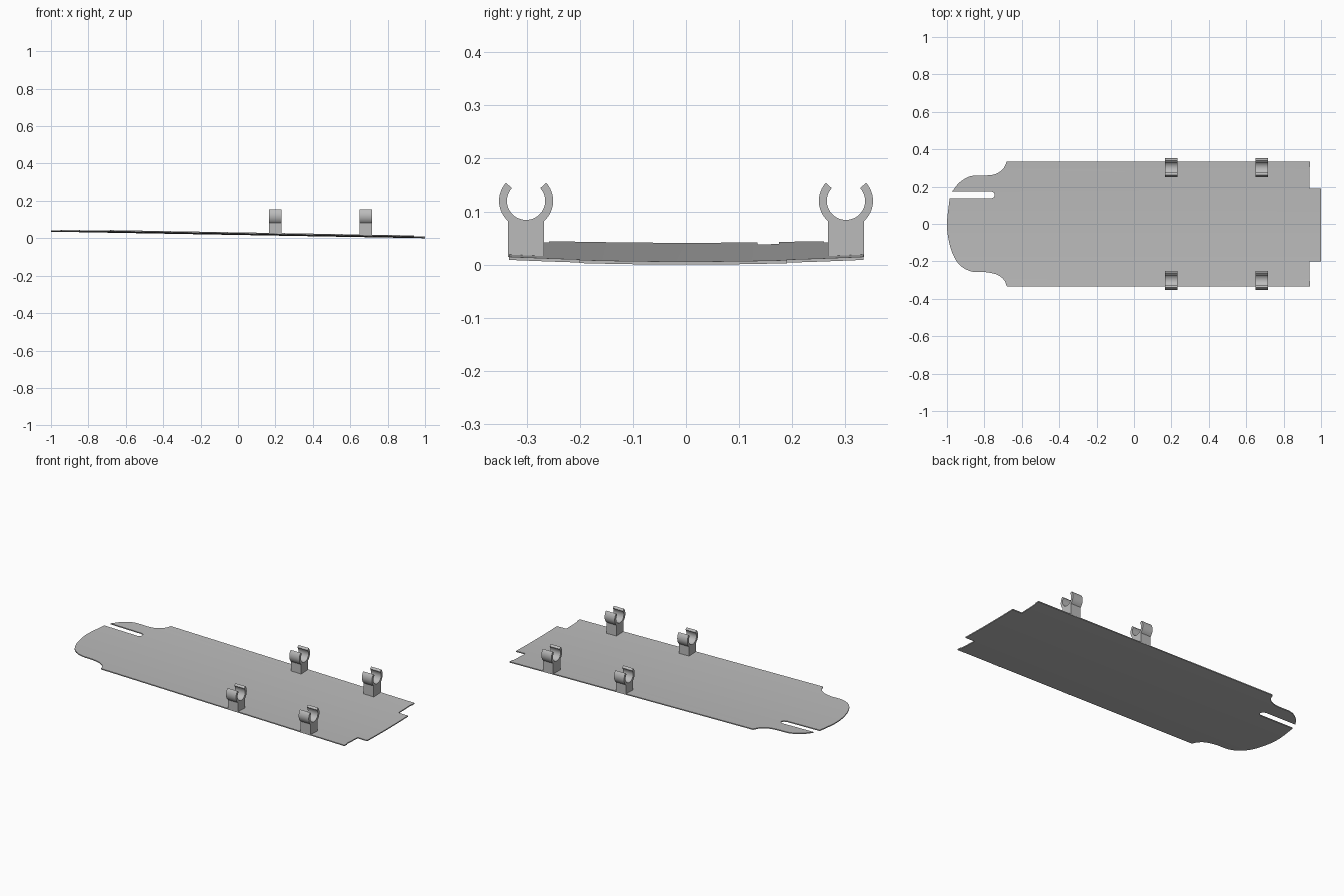
import bpy, bmesh, math
from mathutils import Vector

cube = bpy.data.objects.get("Cube")
if cube:
    bpy.data.objects.remove(cube, do_unlink=True)

THICK = 0.006

grey = bpy.data.materials.new("plain grey")
grey.use_nodes = True
colour = (0.5, 0.5, 0.5, 1)
grey.diffuse_color = colour
grey.node_tree.nodes["Principled BSDF"].inputs["Base Color"].default_value = colour


def underside(x, y):
    """Height of the tilted, slightly dished plate's lower face."""
    return 0.0175 * (1 - x) + 0.008 * (y / 0.335) ** 2


def add_object(name, bm):
    bmesh.ops.recalc_face_normals(bm, faces=bm.faces)
    mesh = bpy.data.meshes.new(name)
    bm.to_mesh(mesh)
    bm.free()
    mesh.materials.append(grey)
    obj = bpy.data.objects.new(name, mesh)
    bpy.context.collection.objects.link(obj)
    bpy.ops.object.select_all(action='DESELECT')
    obj.select_set(True)
    bpy.context.view_layer.objects.active = obj
    bpy.ops.object.shade_smooth_by_angle(angle=math.radians(30))
    return obj


def extrude(bm, faces, offset):
    geom = bmesh.ops.extrude_face_region(bm, geom=faces)["geom"]
    verts = [g for g in geom if isinstance(g, bmesh.types.BMVert)]
    bmesh.ops.translate(bm, verts=verts, vec=offset)


def curve(points, steps=6):
    """Smooth path through a few points (Catmull-Rom)."""
    p = [Vector(q) for q in points]
    p = [2 * p[0] - p[1]] + p + [2 * p[-1] - p[-2]]
    out = []
    for a, b, c, d in zip(p, p[1:], p[2:], p[3:]):
        for i in range(steps):
            t = i / steps
            out.append(0.5 * (2 * b + (c - a) * t + (2 * a - 5 * b + 4 * c - d) * t * t
                              + (3 * b - a - 3 * c + d) * t ** 3))
    return [tuple(v) for v in out] + [tuple(points[-1])]


# Plate outline: tabbed end, shoulders, rounded end with a slot
shoulder = [(-0.68, 0.334), (-0.70, 0.295), (-0.74, 0.268), (-0.79, 0.26),
            (-0.87, 0.257), (-0.93, 0.225), (-0.972, 0.175)]
slot = [(-0.765, 0.175), (-0.75, 0.168), (-0.744, 0.155), (-0.75, 0.142),
        (-0.765, 0.135), (-0.986, 0.135)]
rounded_end = [(-0.986, 0.135), (-1, 0), (-0.988, -0.1), (-0.96, -0.18),
               (-0.92, -0.23), (-0.86, -0.256), (-0.79, -0.258),
               (-0.73, -0.272), (-0.695, -0.3), (-0.68, -0.333)]
tab_end = [(0.942, -0.333), (0.942, -0.31), (0.937, -0.3), (0.937, -0.2),
           (1, -0.2), (1, 0.19), (0.937, 0.19), (0.937, 0.3), (0.942, 0.31), (0.942, 0.334)]
outline = curve(shoulder) + slot[:-1] + curve(rounded_end) + tab_end

bm = bmesh.new()
bm.faces.new([bm.verts.new((x, y, 0)) for x, y in outline])
# Lengthwise cuts let the plate bend across its width
for i in range(-7, 8):
    bmesh.ops.bisect_plane(bm, geom=bm.verts[:] + bm.edges[:] + bm.faces[:],
                           plane_co=(0, i * 0.042 + 0.001, 0), plane_no=(0, 1, 0))
bmesh.ops.triangulate(bm, faces=bm.faces[:])
for v in bm.verts:
    v.co.z = underside(v.co.x, v.co.y)
extrude(bm, bm.faces[:], (0, 0, THICK))
add_object("plate", bm)


# Open ring clips on square posts
def arc(radius, start, end, steps):
    return [(radius * math.cos(math.radians(start + (end - start) * i / steps)),
             radius * math.sin(math.radians(start + (end - start) * i / steps)))
            for i in range(steps + 1)]


def add_clip(name, x, y):
    width, half, outer, inner, height = 0.067, 0.034, 0.051, 0.036, 0.12
    foot = underside(x, 0.335) + 0.001 - height
    join = math.degrees(math.acos(half / outer))
    profile = (arc(outer, -join, 42, 12) + arc(inner, 42, -222, 36)
               + arc(outer, -222, join - 180, 12) + [(-half, foot), (half, foot)])
    bm = bmesh.new()
    face = bm.faces.new([bm.verts.new((x - width / 2, y + py, height + pz))
                         for py, pz in profile])
    extrude(bm, [face], (width, 0, 0))
    add_object(name, bm)


for end, x in (("middle", 0.2), ("end", 0.684)):
    for side, y in (("front", -0.301), ("back", 0.301)):
        add_clip(f"{side}_{end}_clip", x, y)
